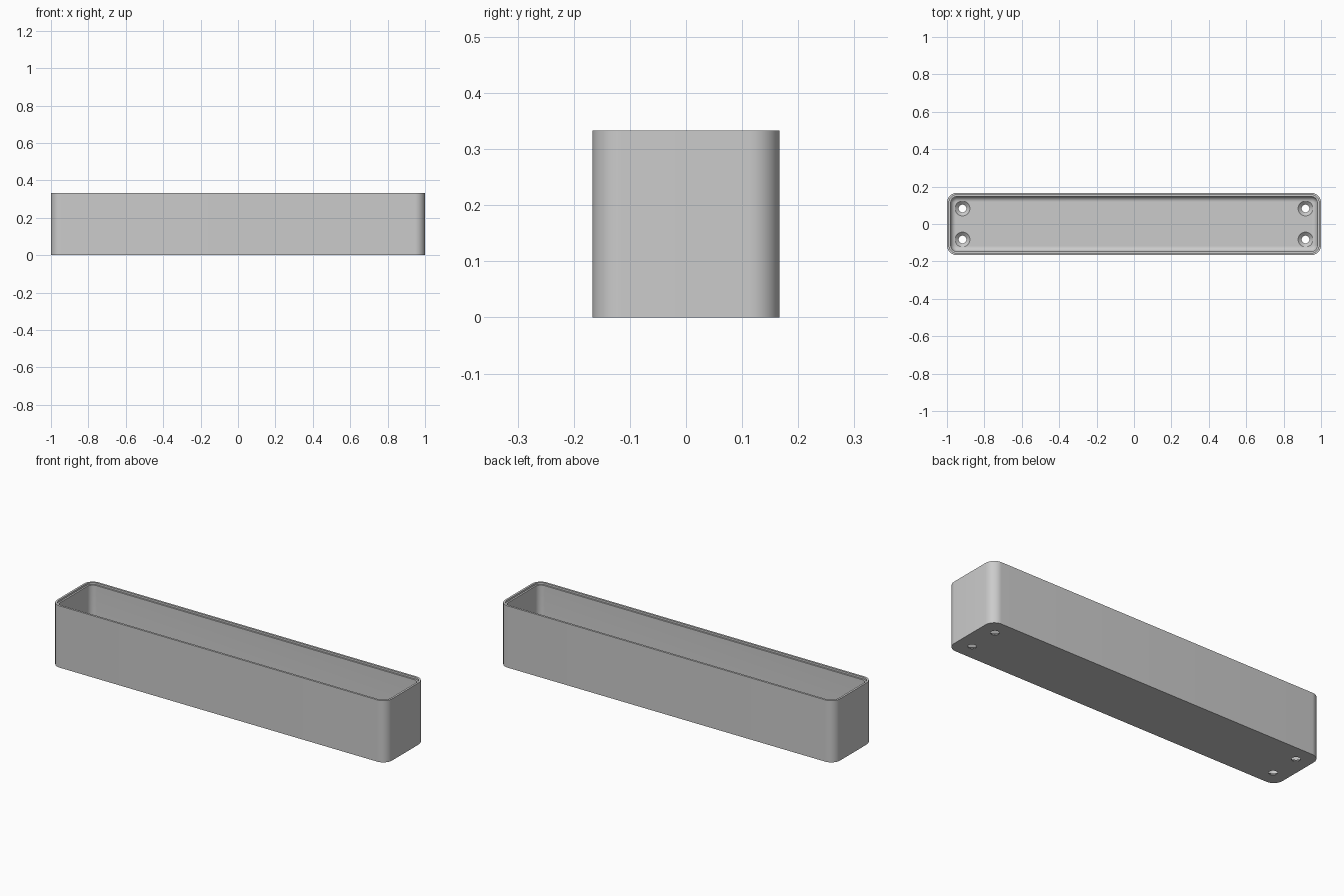
import bpy
import bmesh
from math import cos, sin, pi, radians

if "Cube" in bpy.data.objects:
    bpy.data.objects.remove(bpy.data.objects["Cube"])

LENGTH, WIDTH, HEIGHT = 2.0, 0.333, 0.333
CORNER, WALL, FLOOR, FILLET = 0.053, 0.02, 0.02, 0.027
LIP, LIP_DEPTH = 0.011, 0.01
HOLE_X, HOLE_Y, HOLE_R, SINK_R = 0.917, 0.083, 0.021, 0.04

grey = bpy.data.materials.new("plain grey")
grey.use_nodes = True
colour = (0.6, 0.6, 0.6, 1)
grey.diffuse_color = colour
grey.node_tree.nodes["Principled BSDF"].inputs["Base Color"].default_value = colour


def rounded_rectangle(inset, steps=12):
    """Outline of the tray moved inwards by the inset."""
    r = CORNER - inset
    cx, cy = LENGTH / 2 - CORNER, WIDTH / 2 - CORNER
    points = []
    for quarter, (sx, sy) in enumerate([(1, 1), (-1, 1), (-1, -1), (1, -1)]):
        for i in range(steps + 1):
            a = (quarter + i / steps) * pi / 2
            points.append((sx * cx + r * cos(a), sy * cy + r * sin(a)))
    return points


def circle(radius, x, y, steps=32):
    return [(x + radius * cos(2 * pi * i / steps), y + radius * sin(2 * pi * i / steps))
            for i in range(steps)]


def loft(name, sections):
    """Closed solid through a list of (outline, height)."""
    bm = bmesh.new()
    rings = [[bm.verts.new((x, y, z)) for x, y in outline] for outline, z in sections]
    for a, b in zip(rings, rings[1:]):
        for i in range(len(a)):
            j = (i + 1) % len(a)
            bm.faces.new((a[i], a[j], b[j], b[i]))
    bm.faces.new(rings[0][::-1])
    bm.faces.new(rings[-1])
    bmesh.ops.recalc_face_normals(bm, faces=bm.faces)
    mesh = bpy.data.meshes.new(name)
    bm.to_mesh(mesh)
    bm.free()
    mesh.materials.append(grey)
    obj = bpy.data.objects.new(name, mesh)
    bpy.context.collection.objects.link(obj)
    return obj


# Tray: outer wall, stepped rim, inner wall, rounded edge of the floor
profile = [(0, 0), (0, HEIGHT), (LIP, HEIGHT), (LIP, HEIGHT - LIP_DEPTH),
           (WALL, HEIGHT - LIP_DEPTH)]
for i in range(9):
    a = i / 8 * pi / 2
    profile.append((WALL + FILLET * (1 - cos(a)), FLOOR + FILLET * (1 - sin(a))))
tray = loft("tray", [(rounded_rectangle(inset), z) for inset, z in profile])

# Countersunk screw holes near the ends
cutters = []
for x in (-HOLE_X, HOLE_X):
    for y in (-HOLE_Y, HOLE_Y):
        sections = [(HOLE_R, -0.02), (HOLE_R, FLOOR * 0.15), (SINK_R, FLOOR), (SINK_R, 0.06)]
        cutter = loft("hole_cutter", [(circle(r, x, y), z) for r, z in sections])
        cutter.hide_render = True
        cutters.append(cutter)
        cut = tray.modifiers.new("screw hole", "BOOLEAN")
        cut.operation = "DIFFERENCE"
        cut.solver = "EXACT"
        cut.object = cutter

# Apply the holes, then shade the curves smoothly
bpy.ops.object.select_all(action="DESELECT")
tray.select_set(True)
bpy.context.view_layer.objects.active = tray
for modifier in list(tray.modifiers):
    bpy.ops.object.modifier_apply(modifier=modifier.name)
for cutter in cutters:
    bpy.data.objects.remove(cutter)
bpy.ops.object.shade_smooth_by_angle(angle=radians(30))
